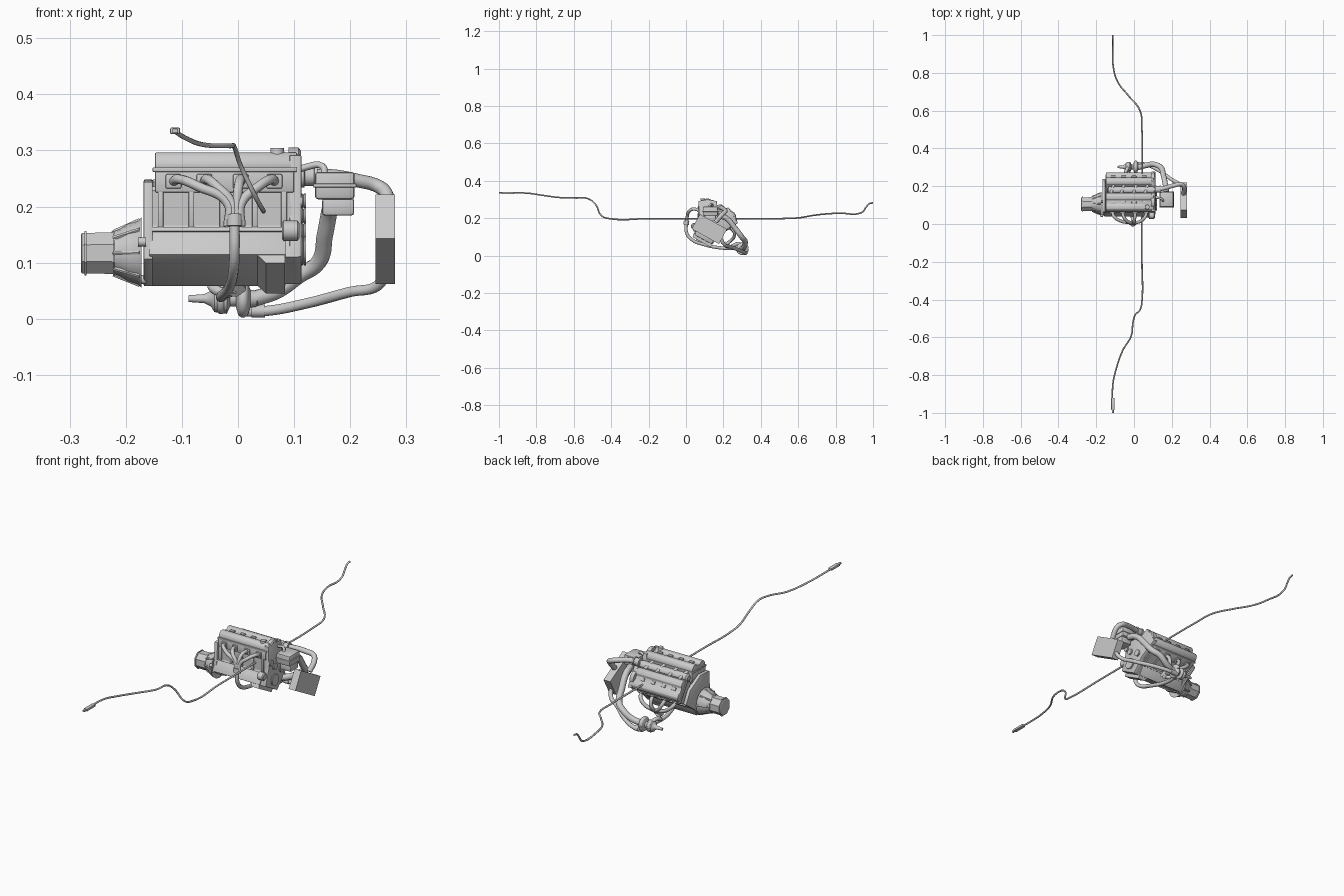
import bpy, bmesh, math
from mathutils import Matrix, Vector

C = Vector((0, 0.115, 0.13))          # crank centre
TILT = math.radians(29)               # engine lean towards the back
AX = Matrix.Translation(C) @ Matrix.Rotation(-TILT, 4, 'X')     # tilted engine frame
BANK = Matrix.Translation(C)                                    # front bank stands upright
MIR = AX @ Matrix.Scale(-1, 4, (0, 1, 0)) @ AX.inverted()       # front bank -> rear bank
ID = Matrix.Identity(4)


def finish(ob, angle=35):
    bpy.ops.object.select_all(action='DESELECT')
    ob.select_set(True)
    bpy.context.view_layer.objects.active = ob
    if ob.type == 'CURVE':
        bpy.ops.object.convert(target='MESH')
    bpy.ops.object.shade_smooth_by_angle(angle=math.radians(angle))
    return ob


def add(name, bm, m=ID, bevel=0):
    bm.transform(m)
    bmesh.ops.recalc_face_normals(bm, faces=bm.faces)
    if bevel:
        es = [e for e in bm.edges if len(e.link_faces) == 2 and e.calc_face_angle(0) > 0.6]
        bmesh.ops.bevel(bm, geom=es, offset=bevel, segments=2, profile=0.5, affect='EDGES')
    me = bpy.data.meshes.new(name)
    bm.to_mesh(me)
    bm.free()
    ob = bpy.data.objects.new(name, me)
    bpy.context.collection.objects.link(ob)
    return finish(ob)


def prism(name, pts, x0, x1, m=ID, bevel=0):
    """Extrude a (y, z) profile along x."""
    bm = bmesh.new()
    a = [bm.verts.new((x0, y, z)) for y, z in pts]
    b = [bm.verts.new((x1, y, z)) for y, z in pts]
    bm.faces.new(a)
    bm.faces.new(b[::-1])
    for i in range(len(pts)):
        j = (i + 1) % len(pts)
        bm.faces.new((a[i], b[i], b[j], a[j]))
    return add(name, bm, m, bevel)


def box(name, x0, x1, y0, y1, z0, z1, m=ID, bevel=0):
    return prism(name, [(y0, z0), (y1, z0), (y1, z1), (y0, z1)], x0, x1, m, bevel)


def lathe(name, prof, y, z, m=ID, n=24, rot=0):
    """Turn an (x, radius) profile around an x axis through (y, z)."""
    bm = bmesh.new()
    rings = []
    for x, r in prof:
        rings.append([bm.verts.new((x, y + r * math.cos(rot + i * math.tau / n),
                                    z + r * math.sin(rot + i * math.tau / n))) for i in range(n)])
    for a, b in zip(rings, rings[1:]):
        for i in range(n):
            bm.faces.new((a[i], a[(i + 1) % n], b[(i + 1) % n], b[i]))
    bm.faces.new(rings[0])
    bm.faces.new(rings[-1])
    return add(name, bm, m)


def tube(name, pts, r, m=ID, res=3):
    cu = bpy.data.curves.new(name, 'CURVE')
    cu.dimensions = '3D'
    cu.bevel_depth, cu.bevel_resolution, cu.resolution_u = r, res, 6
    cu.use_fill_caps = True
    sp = cu.splines.new('BEZIER')
    sp.bezier_points.add(len(pts) - 1)
    for bp, p in zip(sp.bezier_points, pts):
        bp.co = m @ Vector(p)
        bp.handle_left_type = bp.handle_right_type = 'AUTO'
    ob = bpy.data.objects.new(name, cu)
    bpy.context.collection.objects.link(ob)
    return finish(ob, 45)


# crankcase, oil pan and sump in the tilted frame
box("crankcase", -0.155, 0.1, -0.056, 0.056, 0, 0.09, AX)
box("pan_rail", -0.16, 0.108, -0.062, 0.062, -0.004, 0.004, AX)
box("oil_pan", -0.158, 0.085, -0.058, 0.058, -0.05, 0, AX, 0.002)
prism("pan_end", [(-0.05, -0.05), (0.05, -0.05), (0.056, 0), (-0.056, 0)], 0.085, 0.108, AX)
bm = bmesh.new()
lo = [bm.verts.new(p) for p in ((0.05, -.056, -.066), (0.084, -.056, -.066), (0.084, .056, -.066), (0.05, .056, -.066))]
hi = [bm.verts.new(p) for p in ((0.03, -.056, -.045), (0.084, -.056, -.045), (0.084, .056, -.045), (0.03, .056, -.045))]
bm.faces.new(lo)
bm.faces.new(hi)
for i in range(4):
    bm.faces.new((lo[i], lo[(i + 1) % 4], hi[(i + 1) % 4], hi[i]))
add("sump", bm, AX)

# timing cover and rear flange share a V shaped outline
half = [(0.05, -0.05), (0.062, 0.0), (0.066, 0.03), (0.122, 0.118), (0.036, 0.166)]
vee = half + [(0, 0.115)] + [(-u, v) for u, v in half[::-1]]
prism("timing_cover", vee, 0.092, 0.113, AX, 0.003)
rear = [(0.05, -0.055), (0.064, 0.0), (0.1, 0.075), (0.045, 0.11)]
prism("rear_flange", rear + [(-u, v) for u, v in rear[::-1]], -0.168, -0.152, AX, 0.002)

# two cylinder banks; the rear one is mirrored over the tilted centre plane
cover = [(-0.048, 0.138), (-0.048, 0.148), (-0.042, 0.160), (-0.034, 0.166), (-0.018, 0.166), (-0.010, 0.158)]
cover += [(-u, v) for u, v in cover[::-1]]
ports = (-0.115, -0.06, 0.005, 0.065)
for side, mm in (("front", ID), ("rear", MIR)):
    m = mm @ BANK
    box(side + "_bank", -0.155, 0.095, -0.044, 0.044, 0.02, 0.10, m)
    box(side + "_head", -0.148, 0.1, -0.051, 0.051, 0.095, 0.134, m, 0.003)
    box(side + "_cover_rail", -0.152, 0.105, -0.052, 0.052, 0.132, 0.14, m, 0.001)
    prism(side + "_cam_cover", cover, -0.148, 0.105, m, 0.002)
    lathe(side + "_cam_end", [(0.09, 0.035), (0.108, 0.035), (0.112, 0.03)], 0, 0.14, m)
    for x in (-0.138, -0.083, -0.028, 0.03, 0.082):
        box(side + "_rib", x - 0.005, x + 0.005, -0.05, 0.05, 0.03, 0.098, m, 0.002)
    for x in (-0.11, -0.055, 0, 0.055):
        box(side + "_coil", x - 0.012, x + 0.012, -0.007, 0.007, 0.155, 0.163, m, 0.002)
    # exhaust headers
    for x in ports:
        box(side + "_port_flange", x - 0.014, x + 0.014, -0.057, -0.05, 0.102, 0.128, m, 0.003)
        k = -0.006 + (x + 0.025) * 0.13
        tube(side + "_header", [(x, 0.062, 0.245), (x * 0.92, 0.04, 0.249), (x * 0.6 - 0.002, 0.016, 0.236),
                                (k, 0.006, 0.205), (k, 0.002, 0.165)], 0.0085, mm)
    tube(side + "_collector", [(-0.006, 0.003, 0.186), (-0.006, 0.001, 0.165)], 0.0155, mm)
# oil filler cap
bm = bmesh.new()
bmesh.ops.create_cone(bm, cap_ends=True, segments=20, radius1=0.013, radius2=0.012, depth=0.014,
                      matrix=Matrix.Translation((0.07, 0.09, 0.297)))
add("oil_cap", bm)

# down pipes to the turbo
tube("front_down_pipe", [(-0.006, 0.001, 0.17), (-0.006, 0.004, 0.12), (-0.008, 0.03, 0.086), (-0.015, 0.1, 0.058),
                         (-0.03, 0.2, 0.04), (-0.028, 0.285, 0.04)], 0.009)
tube("rear_down_pipe", [MIR @ Vector((-0.006, 0.001, 0.17)), (-0.02, 0.232, 0.046), (-0.044, 0.255, 0.055),
                        (-0.04, 0.285, 0.065), (-0.025, 0.305, 0.045)], 0.009)

# turbo
TY, TZ = 0.302, 0.036
lathe("turbo_core", [(-0.088, 0.006), (-0.06, 0.008), (-0.048, 0.014), (-0.042, 0.024), (-0.02, 0.027), (-0.014, 0.014),
                     (-0.004, 0.014), (0.0, 0.028), (0.018, 0.028), (0.022, 0.016), (0.034, 0.014)], TY, TZ)
for n, x, R, r in (("compressor_scroll", 0.009, 0.024, 0.010), ("turbine_scroll", -0.03, 0.019, 0.009)):
    ring = [(x, TY + R * math.cos(a), TZ + R * math.sin(a)) for a in [i * math.tau / 12 for i in range(13)]]
    tube(n, ring, r)

# intake, charge and inlet pipes
tube("charge_pipe", [(0.008, 0.318, 0.013), (0.05, 0.318, 0.014), (0.12, 0.29, 0.027), (0.2, 0.235, 0.048),
                     (0.25, 0.205, 0.06), (0.265, 0.185, 0.09)], 0.0095)
lathe("charge_clamp", [(0.024, 0.0115), (0.048, 0.0115)], 0.318, 0.014)
tube("inlet_pipe", [(0.03, TY, TZ), (0.07, 0.312, 0.05), (0.11, 0.315, 0.078), (0.143, 0.298, 0.1), (0.155, 0.26, 0.15),
                    (0.165, 0.215, 0.2), (0.172, 0.17, 0.215)], 0.0145)
tube("throttle_pipe", [(0.263, 0.16, 0.18), (0.265, 0.195, 0.222), (0.25, 0.21, 0.236), (0.215, 0.205, 0.246),
                       (0.16, 0.19, 0.255), (0.1, 0.178, 0.25)], 0.012)
lathe("throttle_body", [(0.11, 0.02), (0.118, 0.02), (0.119, 0.017), (0.135, 0.017), (0.136, 0.02), (0.142, 0.02)], 0.183, 0.254)

# intercooler with end tanks
IC = Matrix.Translation((0, 0.125, 0.142)) @ Matrix.Rotation(-TILT, 4, 'X')
box("intercooler", 0.245, 0.28, -0.083, 0.083, -0.045, 0.045, IC)

# air filter box
box("air_box", 0.137, 0.208, 0.09, 0.17, 0.213, 0.262, ID, 0.006)
box("air_box_lid", 0.134, 0.211, 0.087, 0.173, 0.234, 0.241, ID, 0.002)
box("air_box_base", 0.15, 0.207, 0.1, 0.16, 0.184, 0.215, ID, 0.005)
tube("air_box_vent", [(0.155, 0.12, 0.255), (0.15, 0.13, 0.272), (0.12, 0.14, 0.27), (0.1, 0.14, 0.262)], 0.006)

# plenum and runners in the valley
lathe("intake_plenum", [(-0.14, 0.012), (-0.134, 0.02), (0.105, 0.02), (0.11, 0.016)], 0, 0.13, AX)
for x in ports:
    for s in (-1, 1):
        tube("intake_runner", [(x, 0, 0.14), (x + 0.006 * s, s * 0.02, 0.142), (x + 0.01 * s, s * 0.034, 0.118)], 0.008, AX)

# bell housing and gearbox
lathe("bell_housing", [(-0.172, 0.063), (-0.178, 0.057), (-0.195, 0.052), (-0.212, 0.042), (-0.225, 0.038)], 0.107, 0.118, n=16)
lathe("gearbox", [(-0.28, 0.036), (-0.278, 0.039), (-0.22, 0.040)], 0.105, 0.117, n=8, rot=math.pi / 8)
for x in (-0.272, -0.221):
    lathe("gearbox_flange", [(x - 0.002, 0.043), (x + 0.002, 0.043)], 0.105, 0.117, n=8, rot=math.pi / 8)
for i in range(8):
    a = i * math.tau / 8
    tube("housing_rib", [(-0.175, 0.107 + 0.058 * math.cos(a), 0.118 + 0.058 * math.sin(a)),
                         (-0.222, 0.106 + 0.038 * math.cos(a), 0.117 + 0.038 * math.sin(a))], 0.004, res=1)
for y, z in ((0.045, 0.137), (0.12, 0.07)):
    lathe("housing_bolt", [(-0.178, 0.008), (-0.164, 0.008)], y, z, n=12)

# alternator and front pulleys
lathe("alternator", [(0.078, 0.014), (0.081, 0.018), (0.106, 0.018), (0.11, 0.013)], 0.045, 0.157)
for y, z, r in ((0, -0.01, 0.026), (-0.03, 0.045, 0.014), (0.03, 0.045, 0.016), (-0.066, 0.055, 0.013)):
    lathe("pulley", [(0.112, r), (0.115, r), (0.1165, r * 0.85), (0.118, r), (0.121, r)], y, z, AX)

# long line running front to back
tube("long_line", [(-0.112, -0.99, 0.335), (-0.112, -0.85, 0.334), (-0.095, -0.77, 0.323), (-0.06, -0.67, 0.31),
                   (-0.014, -0.59, 0.308), (-0.006, -0.525, 0.305), (0.004, -0.485, 0.275), (0.034, -0.45, 0.212),
                   (0.042, -0.41, 0.198), (0.042, -0.2, 0.198), (0.042, 0.2, 0.198), (0.042, 0.5, 0.198),
                   (0.032, 0.6, 0.202), (-0.03, 0.68, 0.215), (-0.085, 0.75, 0.223), (-0.108, 0.82, 0.227),
                   (-0.112, 0.94, 0.231), (-0.112, 0.965, 0.262), (-0.112, 0.98, 0.278), (-0.112, 1.0, 0.282)], 0.0042)
box("line_connector", -0.121, -0.103, -0.985, -0.92, 0.329, 0.341, ID, 0.003)
box("line_plug", -0.117, -0.107, -1.0, -0.985, 0.331, 0.339, ID, 0.001)
